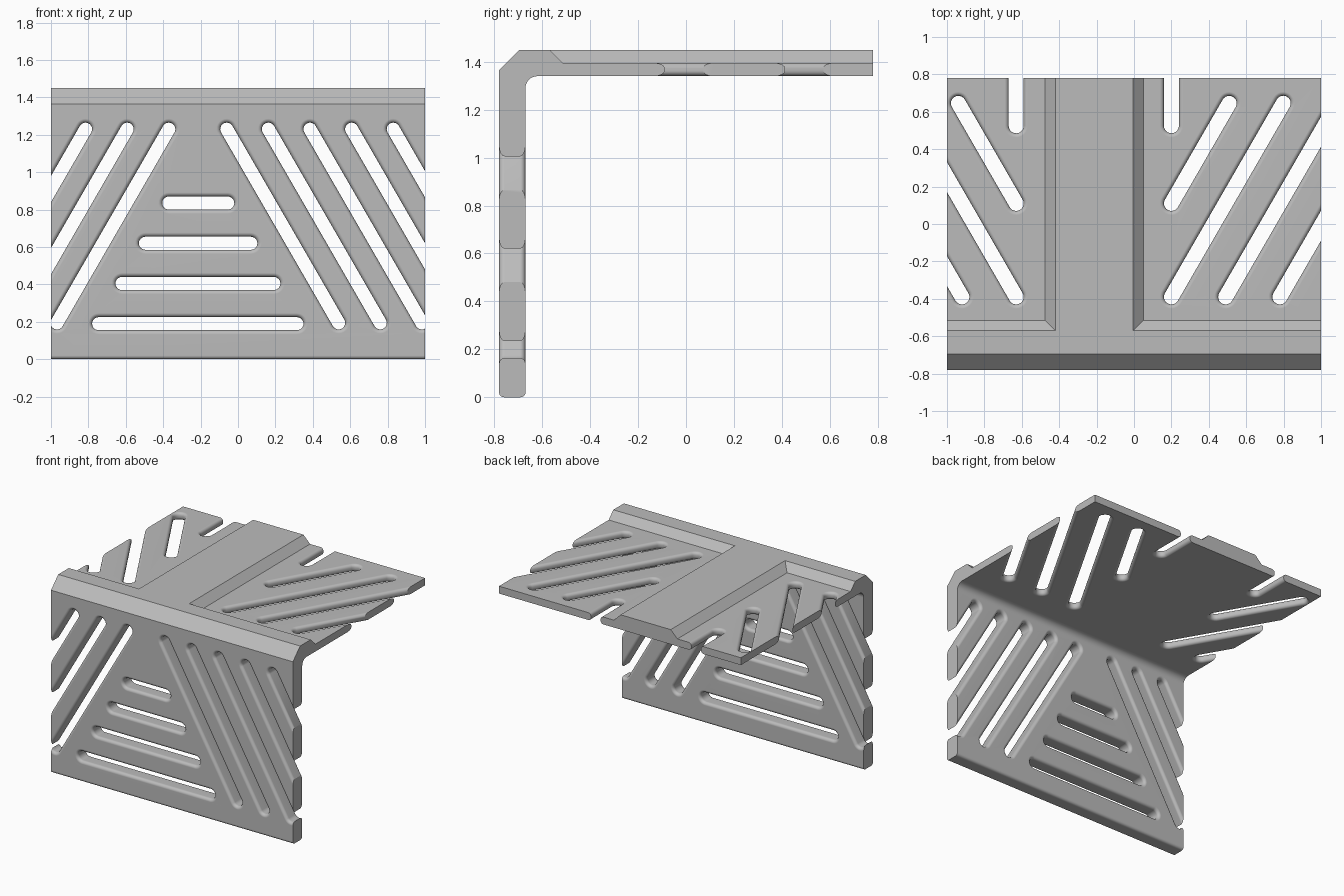
import bpy, bmesh
from math import sin, cos, radians

cube = bpy.data.objects.get("Cube")
if cube:
    bpy.data.objects.remove(cube, do_unlink=True)

FRONT, INNER = -0.78, -0.67          # front plate faces
UNDER, PANEL, TOP = 1.34, 1.395, 1.45  # top plate heights
BACK = 0.78


def arc(cx, cy, r, start, end, steps=6):
    angles = [radians(start + (end - start) * i / steps) for i in range(steps + 1)]
    return [(cx + r * cos(a), cy + r * sin(a)) for a in angles]


def loft(bm, rings):
    """Closed solid through rings of equal point count."""
    loops = [[bm.verts.new(p) for p in ring] for ring in rings]
    faces = [bm.faces.new(loops[0]), bm.faces.new(loops[-1])]
    n = len(loops[0])
    for low, high in zip(loops, loops[1:]):
        for i in range(n):
            j = (i + 1) % n
            faces.append(bm.faces.new((low[i], low[j], high[j], high[i])))
    bmesh.ops.recalc_face_normals(bm, faces=faces)


def make_object(name, bm):
    mesh = bpy.data.meshes.new(name)
    bm.to_mesh(mesh)
    bm.free()
    obj = bpy.data.objects.new(name, mesh)
    bpy.context.collection.objects.link(obj)
    return obj


def slot(bm, place, start, angle, length, r, d0, d1, fillet=0.022):
    """Round-ended slot cutter that flares into a fillet at both surfaces."""
    curve = [(fillet * (1 - sin(radians(a))), fillet * (1 - cos(radians(a))))
             for a in (0, 22.5, 45, 67.5, 90)]
    levels = [(d0 - 0.02, fillet)] + [(d0 + depth, grow) for grow, depth in curve]
    levels += [(d1 - depth, grow) for grow, depth in reversed(curve)]
    levels.append((d1 + 0.02, fillet))
    u, v = start
    end_u = u + length * cos(radians(angle))
    end_v = v + length * sin(radians(angle))
    rings = []
    for depth, grow in levels:
        outline = arc(u, v, r + grow, angle + 90, angle + 270, 12)
        outline += arc(end_u, end_v, r + grow, angle - 90, angle + 90, 12)
        rings.append([place(p, q, depth) for p, q in outline])
    loft(bm, rings)


# Bent plate: side profile swept across the width
profile = arc(FRONT + 0.02, 0.02, 0.02, 180, 270)
profile += arc(INNER - 0.02, 0.02, 0.02, 270, 360)
profile += arc(INNER + 0.05, UNDER - 0.05, 0.05, 180, 90, 8)
profile += [(BACK, UNDER), (BACK, TOP), (-0.695, TOP), (FRONT, 1.365)]
bm = bmesh.new()
loft(bm, [[(x, y, z) for y, z in profile] for x in (-1, 1)])
bracket = make_object("corner_bracket", bm)

# Recessed panels on either side of the raised rib, with sloped borders
bm = bmesh.new()
for inner_x, outer_x, side in ((-0.475, -1.2, 1), (0.05, 1.2, -1)):
    rings = []
    for rise in (0, 0.075):
        x, y = inner_x + side * rise, -0.515 - rise
        rings.append([(px, py, PANEL + rise) for px, py in
                      ((x, y), (x, 1.0), (outer_x, 1.0), (outer_x, y))])
    loft(bm, rings)
recess_cutter = make_object("recess_cutter", bm)

# Front plate slots
bm = bmesh.new()


def on_front(u, v, d):
    return (u, d, v)


def on_top(u, v, d):
    return (u, v, d)


PITCH, LONG = 0.2225, 1.196
for i in range(5):
    slot(bm, on_front, (-0.06 + PITCH * i, 1.23), -60, LONG, 0.035, FRONT, INNER)
for i in range(3):
    slot(bm, on_front, (-0.37 - PITCH * i, 1.23), -120, LONG, 0.035, FRONT, INNER)
for i in range(4):
    left = -0.745 + 0.125 * i
    slot(bm, on_front, (left, 0.19 + 0.215 * i), 0, 1.06 - 0.2483 * i,
         0.035, FRONT, INNER)

# Top plate slots: open notches at the back, then slanted rows
for x in (-0.63, 0.2):
    slot(bm, on_top, (x, 0.525), 90, 0.5, 0.04, UNDER, PANEL)
for x, angle in ((-0.63, 120), (0.2, 60)):
    slot(bm, on_top, (x, 0.11), angle, 0.618, 0.04, UNDER, PANEL)
for x, angle in ((-0.63, 120), (-0.92, 120), (0.2, 60), (0.49, 60), (0.78, 60)):
    slot(bm, on_top, (x, -0.39), angle, LONG, 0.04, UNDER, PANEL)
slot_cutter = make_object("slot_cutter", bm)

# Cut the plate and keep only the result
for cutter in (recess_cutter, slot_cutter):
    cutter.hide_render = True
    cut = bracket.modifiers.new(cutter.name, 'BOOLEAN')
    cut.operation = 'DIFFERENCE'
    cut.solver = 'EXACT'
    cut.object = cutter
graph = bpy.context.evaluated_depsgraph_get()
result = bpy.data.meshes.new_from_object(bracket.evaluated_get(graph))
bracket.modifiers.clear()
bracket.data = result
for cutter in (recess_cutter, slot_cutter):
    bpy.data.objects.remove(cutter, do_unlink=True)

# Single grey finish
grey = bpy.data.materials.new("plain_grey")
grey.use_nodes = True
color = (0.5, 0.5, 0.5, 1)
grey.diffuse_color = color
grey.node_tree.nodes["Principled BSDF"].inputs["Base Color"].default_value = color
bracket.data.materials.clear()
bracket.data.materials.append(grey)

# Smooth fillets, flat plates
bpy.ops.object.select_all(action='DESELECT')
bracket.select_set(True)
bpy.context.view_layer.objects.active = bracket
bpy.ops.object.shade_smooth_by_angle(angle=radians(30))
weighted = bracket.modifiers.new("flat_plates", 'WEIGHTED_NORMAL')
weighted.keep_sharp = True
